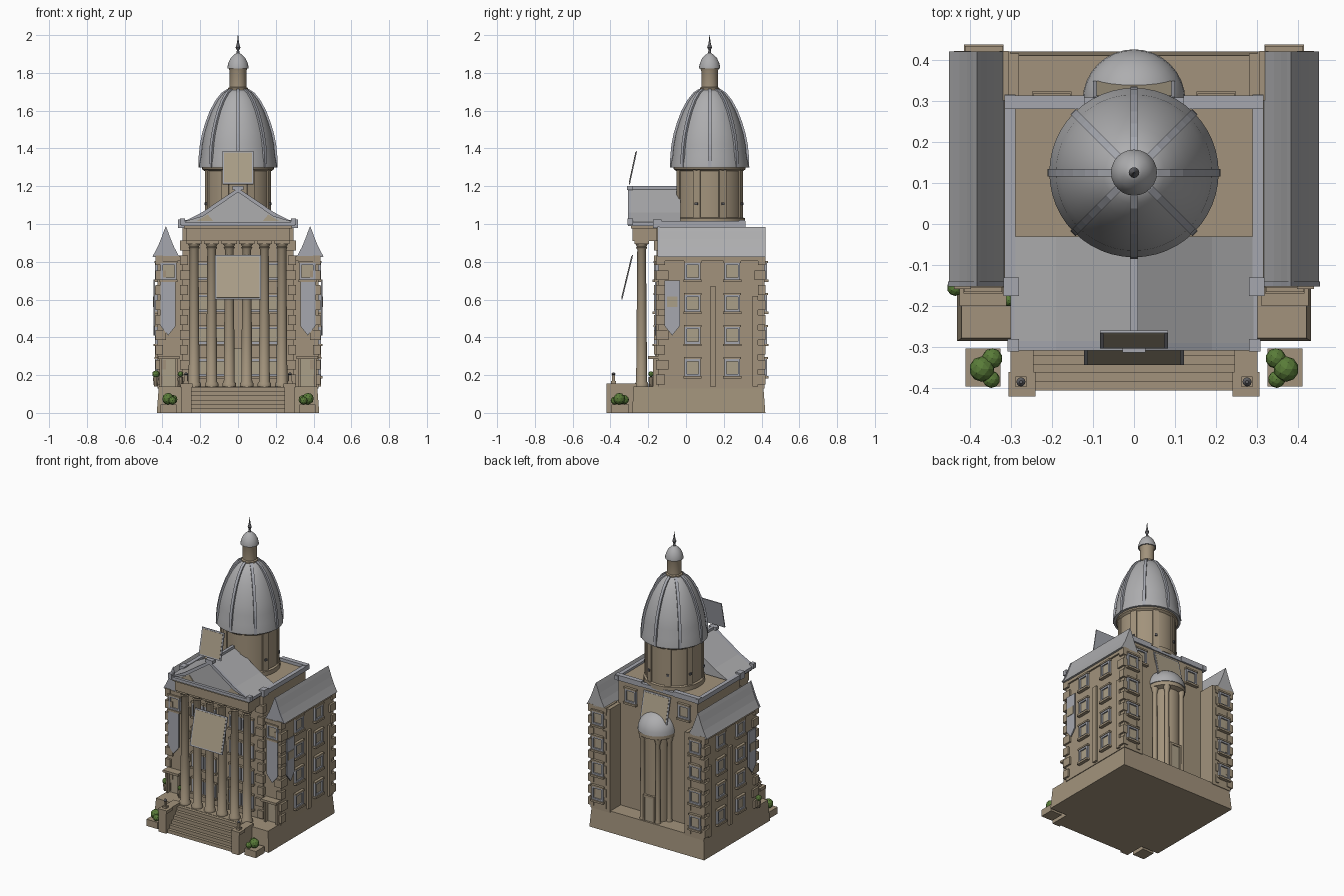
import bpy, bmesh, math
from mathutils import Matrix, Vector

old = bpy.data.objects.get("Cube")
if old:
    bpy.data.objects.remove(old, do_unlink=True)


def material(name, rgb):
    m = bpy.data.materials.new(name)
    m.use_nodes = True
    m.diffuse_color = (*rgb, 1)
    m.node_tree.nodes["Principled BSDF"].inputs["Base Color"].default_value = (*rgb, 1)
    return m


STONE = material("tan stone", (0.36, 0.29, 0.20))
PANE = material("light tan", (0.41, 0.35, 0.25))
ROOF = material("roof grey", (0.42, 0.42, 0.43))
TRIM = material("blue grey trim", (0.38, 0.39, 0.43))
METAL = material("dark metal", (0.12, 0.12, 0.13))
LEAF = material("leaf green", (0.10, 0.20, 0.04))


def finish(name, bm, mat, smooth=False):
    bmesh.ops.recalc_face_normals(bm, faces=bm.faces)
    me = bpy.data.meshes.new(name)
    bm.to_mesh(me)
    bm.free()
    me.materials.append(mat)
    ob = bpy.data.objects.new(name, me)
    bpy.context.collection.objects.link(ob)
    if smooth:
        bpy.ops.object.select_all(action="DESELECT")
        ob.select_set(True)
        bpy.context.view_layer.objects.active = ob
        bpy.ops.object.shade_smooth_by_angle(angle=math.radians(35))
    return ob


def boxes(name, mat, items, rot=None):
    """Each item is (x0, x1, y0, y1, z0, z1)."""
    bm = bmesh.new()
    for x0, x1, y0, y1, z0, z1 in items:
        c = Vector((x0 + x1, y0 + y1, z0 + z1)) / 2
        m = Matrix.Translation(c) @ Matrix.Diagonal((x1 - x0, y1 - y0, z1 - z0, 1))
        bmesh.ops.create_cube(bm, size=1, matrix=(rot or Matrix()) @ m)
    return finish(name, bm, mat)


def both(items):
    return items + [(-b, -a, *rest) for a, b, *rest in items]


def lathe(name, mat, profile, places, seg=32):
    bm = bmesh.new()
    for x, y in places:
        rings = [[bm.verts.new((x + r * math.cos(i * math.tau / seg),
                                y + r * math.sin(i * math.tau / seg), z))
                  for i in range(seg)] for r, z in profile]
        for a, b in zip(rings, rings[1:]):
            for i in range(seg):
                j = (i + 1) % seg
                bm.faces.new((a[i], a[j], b[j], b[i]))
        bm.faces.new(rings[0])
        bm.faces.new(rings[-1])
    return finish(name, bm, mat, True)


def prism(name, mat, points, y0, y1, places=(Matrix(),)):
    """Extrude an x-z outline along y, once for each placement."""
    bm = bmesh.new()
    for m in places:
        a = [bm.verts.new(m @ Vector((x, y0, z))) for x, z in points]
        b = [bm.verts.new(m @ Vector((x, y1, z))) for x, z in points]
        bm.faces.new(a)
        bm.faces.new(b)
        for i in range(len(a)):
            j = (i + 1) % len(a)
            bm.faces.new((a[i], a[j], b[j], b[i]))
    return finish(name, bm, mat)


def move(x, y=0, z=0):
    return Matrix.Translation((x, y, z))


def turn(angle, axis="Z"):
    return Matrix.Rotation(math.radians(angle), 4, axis)


# Plinth, steps and cheek blocks
plinth = boxes("plinth", STONE, [(-.43, .43, -.285, .42, 0, .14)])
for v in plinth.data.vertices:
    if v.co.z > .1:
        v.co.x *= .975
        v.co.y = v.co.y * .975
boxes("front_steps", STONE, [(-.25, .25, -.405 + .021 * i, -.27, 0, .023 * (i + 1)) for i in range(6)])
boxes("step_cheek", STONE, both([(.245, .3, -.42, -.26, 0, .155), (.24, .305, -.42, -.36, .135, .155)]))
boxes("step_post", STONE, both([(.262, .288, -.397, -.371, .155, .168), (.268, .282, -.391, -.377, .168, .2)]))
lathe("post_lamp", METAL, [(.004, .198), (.011, .205), (.004, .215)], [(-.275, -.384), (.275, -.384)], 12)

# Walls of the central hall and the two wings
boxes("central_hall", STONE, [(-.295, .295, -.155, .3, .13, 1.0)])
boxes("wing_walls", STONE, both([(.28, .425, -.145, .415, .13, .83)]))
boxes("wing_cornice", STONE, both([(.3, .436, -.155, .42, .805, .83)]))

# Roof parapet
boxes("roof_parapet", TRIM, both([(.288, .315, -.16, .315, .985, 1.015), (.12, .315, .28, .312, .985, 1.02),
                                  (.28, .318, -.175, -.13, .98, 1.025)]) + [(-.13, .13, .285, .308, .985, 1.01)])

# Wing roofs with flared slopes
slope = [(.068, .825), (.06, .84), (.042, .875), (.024, .92), (.01, .96), (0, .985)]
outline = slope + [(-x, z) for x, z in reversed(slope[:-1])]
prism("wing_roof", ROOF, outline, -.145, .42, [move(-.382), move(.382)])
prism("wing_gable_edge", TRIM, [(x * 1.04, z + .003) for x, z in outline], -.152, -.14, [move(-.382), move(.382)])

# Corner stones
quoins = []
for k in range(10):
    z, long = .15 + k * .079, .055 if k % 2 else .038
    if z < .8:
        quoins += [(.435 - long, .438, -.158, -.148 + long, z, z + .052),
                   (.435 - long, .438, .418 - long, .421, z, z + .052),
                   (.305, .305 + long * .6, .3, .421, z, z + .052)]
    quoins.append((.303 - long, .306, -.17, -.13, z, z + .052))
boxes("corner_stones", STONE, both(quoins))
boxes("side_pilasters", STONE, both([(.42, .44, .128, .16, .14, .67), (.42, .438, .352, .38, .14, .62)]))

# Windows: frame bars, sill and pane in one plane, placed on each wall
spots = []
for z in (.24, .41, .58, .75):
    for s in (1, -1):
        spots += [move(s * .425, y, z) @ turn(90 * s) for y in (.035, .245)]
        spots.append(move(s * .365, .415, z) @ turn(180))
    spots += [move(x, -.155, z) for x in (-.187, -.093, .093, .187)]
spots += [move(s * .2, .3, .9) @ turn(180) for s in (1, -1)]
spots += [move(s * .367, -.147, .75) for s in (1, -1)]
frames, panes, sills = [], [], []
for m in spots:
    frames.append((m, [(-.042, -.03, -.014, .005, -.045, .045), (.03, .042, -.014, .005, -.045, .045),
                       (-.042, .042, -.014, .005, .033, .045), (-.042, .042, -.014, .005, -.045, -.033)]))
    panes.append((m, [(-.032, .032, -.005, .004, -.036, .036)]))
    sills.append((m, [(-.048, .048, -.022, .005, -.057, -.044), (-.046, .046, -.018, .005, .044, .055)]))
for name, mat, group in (("window_frames", TRIM, frames), ("window_panes", PANE, panes), ("window_sills", STONE, sills)):
    bm = bmesh.new()
    for m, parts in group:
        for x0, x1, y0, y1, z0, z1 in parts:
            c = Vector((x0 + x1, y0 + y1, z0 + z1)) / 2
            bmesh.ops.create_cube(bm, size=1, matrix=m @ move(*c) @ Matrix.Diagonal((x1 - x0, y1 - y0, z1 - z0, 1)))
    finish(name, bm, mat)

# Doors
boxes("wing_door_surround", STONE, both([(.318, .33, -.175, -.14, .135, .3), (.404, .416, -.175, -.14, .135, .3),
                                         (.31, .424, -.2, -.14, .285, .3)]))
boxes("wing_door", PANE, both([(.33, .404, -.152, -.14, .135, .285)]))
boxes("main_door", PANE, [(-.04, .04, -.163, -.15, .135, .34)])

# Pennants on the wing fronts and sides
pennant = [(-.04, .7), (.04, .7), (.04, .46), (0, .41), (-.04, .46)]
hang = [move(s * .37, -.16) for s in (1, -1)] + [move(s * .443, -.073) @ turn(90 * s) for s in (1, -1)]
prism("pennants", TRIM, pennant, -.004, .004, hang)
prism("pennant_band", PANE, [(-.028, .615), (.028, .615), (.028, .56), (-.028, .56)], -.007, 0, hang[2:])

# Portico columns and entablature
column = [(.036, .14), (.036, .155), (.029, .165), (.027, .4), (.023, .865), (.03, .875), (.025, .88), (.038, .905), (.038, .92)]
lathe("portico_columns", STONE, column, [(-.2325 + .093 * i, -.235) for i in range(6)], 16)
boxes("capital_slabs", STONE, [(-.2725 + .093 * i, -.1925 + .093 * i, -.273, -.197, .895, .912) for i in range(6)])
boxes("entablature", STONE, [(-.275, .275, -.282, -.15, .91, .99), (-.285, .285, -.292, -.15, .975, .992)])
boxes("portico_cornice", TRIM, [(-.3, .3, -.308, -.15, .99, 1.01)])

# Gabled portico roof, pediment and raking edges
gable = [(.295, 1.008), (.19, 1.062), (.09, 1.13), (0, 1.19)]
full = gable + [(-x, z) for x, z in reversed(gable[:-1])]
prism("portico_roof", ROOF, full, -.29, -.03)
inner = [(x * .98, z - .022) for x, z in gable[1:]]
rake = gable + inner[::-1]
prism("raking_edge", TRIM, rake, -.308, -.285, [Matrix(), turn(180) @ move(0, .593)])
prism("pediment_patch", PANE, [(.13, 1.015), (.22, 1.015), (.16, 1.05)], -.295, -.288, [Matrix(), turn(180) @ move(0, .583)])
boxes("pediment_blocks", TRIM, both([(.28, .308, -.31, -.28, .995, 1.028)]) + [(-.028, .028, -.312, -.28, 1.18, 1.2)])
boxes("roof_ridge", TRIM, [(-.01, .01, -.3, -.05, 1.18, 1.2)])


# Tilted sign boards
def sign(name, w, y0, z0, y1, z1, face):
    h = math.hypot(y1 - y0, z1 - z0) / 2
    m = move(0, (y0 + y1) / 2, (z0 + z1) / 2) @ Matrix.Rotation(-math.atan2(y1 - y0, z1 - z0), 4, "X")
    boxes(name + "_backing", TRIM, [(-w, w, -.003, .003, -h, h)], m)
    edge = .009
    boxes(name + "_face", PANE, [(-w + edge, w - edge, min(0, face * .005), max(0, face * .005), -h + edge, h - edge)], m)


sign("front_sign", .122, -.34, .6, -.283, .835, -1)
sign("top_sign", .083, -.3, 1.21, -.262, 1.385, -1)
sign("back_sign", .1, .345, .8, .306, .97, 1)

# Rounded rear pavilion
lathe("rear_pavilion", STONE, [(.09, .13), (.09, .7), (.12, .71), (.12, .735)], [(0, .3)])
ring = [(.1 * math.cos(a), .3 + .1 * math.sin(a)) for a in map(math.radians, (10, 55, 125, 170))]
lathe("rear_columns", STONE, [(.02, .135), (.016, .16), (.014, .67), (.022, .7), (.022, .712)], ring, 12)
arc = [(.125 * math.cos(t * math.pi / 16), .735 + .125 * math.sin(t * math.pi / 16)) for t in range(8)]
lathe("rear_dome", ROOF, arc + [(.004, .86)], [(0, .3)])
boxes("rear_door", PANE, [(-.03, .03, .37, .396, .135, .3)])
boxes("rear_door_frame", STONE, [(-.042, -.03, .36, .402, .135, .31), (.03, .042, .36, .402, .135, .31), (-.042, .042, .36, .402, .3, .315)])

# Drum with thin pilasters
axis = (0, .125)
lathe("drum", STONE, [(.188, 1.0), (.188, 1.03), (.176, 1.035), (.176, 1.28), (.19, 1.29), (.19, 1.305)], [axis], 48)
around = [move(*axis) @ turn(45 * i + 22.5) for i in range(8)]
strip = [(.17, 1.03), (.182, 1.03), (.182, 1.285), (.17, 1.285)]
prism("drum_pilasters", STONE, strip, -.02, .02, around)
prism("drum_knobs", METAL, [(.17, 1.1), (.19, 1.1), (.19, 1.115), (.17, 1.115)], -.008, .008, around)

# Ribbed main dome
dome = [(.198, 1.3), (.196, 1.36), (.19, 1.42), (.178, 1.48), (.16, 1.54), (.137, 1.6), (.107, 1.655), (.075, 1.695), (.045, 1.715)]
lathe("main_dome", ROOF, [(.206, 1.3), (.206, 1.312)] + dome[1:], [axis], 48)
rib = [(r + .012, z) for r, z in dome] + [(r - .012, z) for r, z in reversed(dome)]
prism("dome_ribs", TRIM, rib, -.009, .009, [move(*axis) @ turn(45 * i) for i in range(8)])

# Lantern and finial
lathe("lantern", STONE, [(.052, 1.7), (.052, 1.72), (.044, 1.725), (.044, 1.81), (.05, 1.825)], [axis], 24)
lathe("lantern_cap", ROOF, [(.056, 1.822), (.056, 1.832), (.05, 1.855), (.038, 1.88), (.02, 1.897), (.008, 1.905)], [axis], 24)
lathe("finial", METAL, [(.01, 1.9), (.006, 1.92), (.013, 1.935), (.007, 1.952), (.004, 1.97), (.001, 2.0)], [axis], 12)

# Planters and shrubs
boxes("planters", STONE, both([(.325, .41, -.395, -.303, 0, .045)]))
bm = bmesh.new()
balls = [(s * x, y, z, r) for s in (1, -1) for x, y, z, r in
         ((.345, -.327, .07, .025), (.37, -.353, .075, .031), (.347, -.378, .065, .021))]
balls += [(-.435, -.155, .205, .02), (-.305, -.185, .205, .015)]
for x, y, z, r in balls:
    bmesh.ops.create_icosphere(bm, subdivisions=2, radius=r, matrix=move(x, y, z))
finish("shrubs", bm, LEAF)
lathe("shrub_pots", STONE, [(.01, .14), (.015, .18), (.013, .19)], [(-.435, -.155), (-.305, -.185)], 10)
